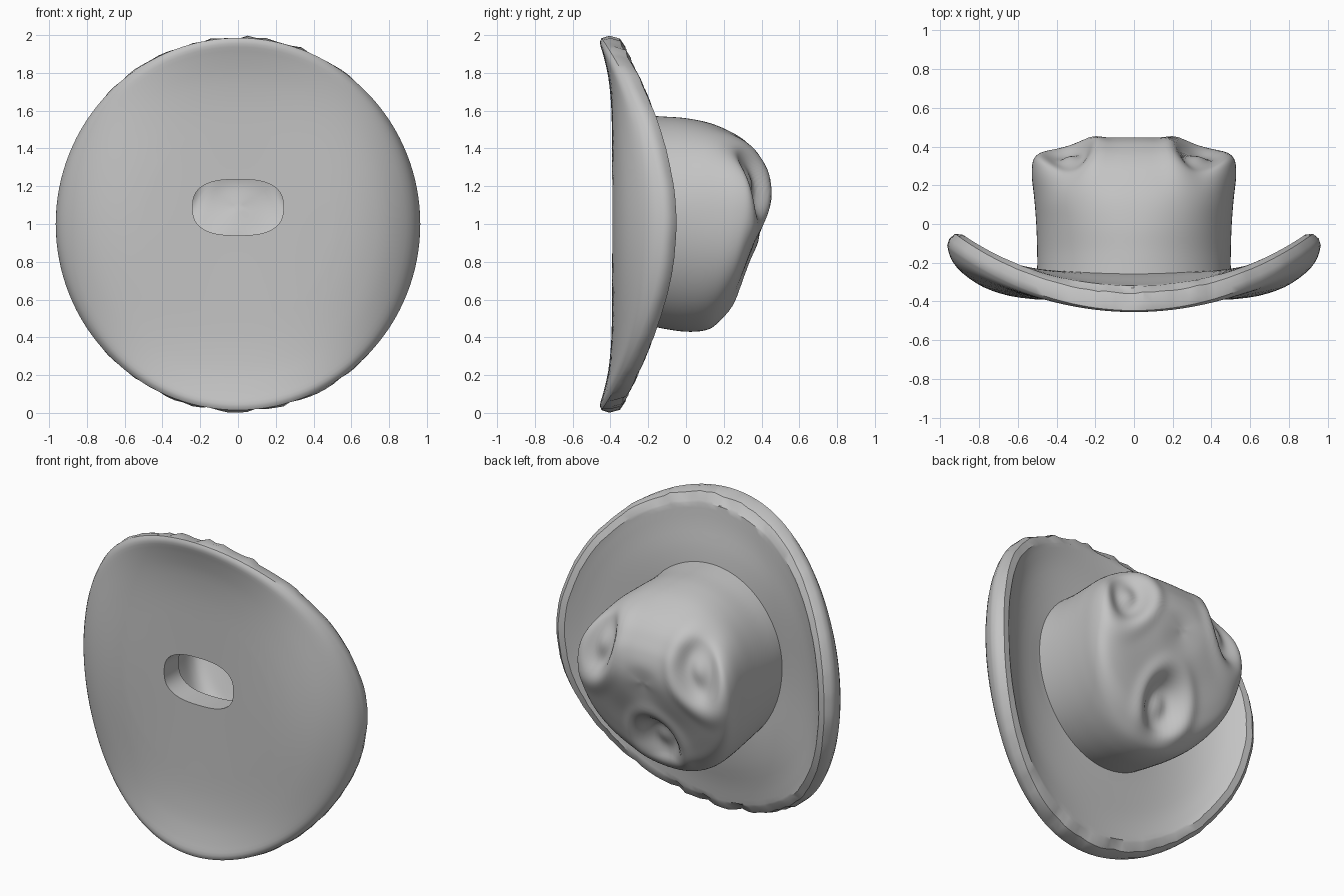
import bpy, bmesh, math, random
from mathutils import Vector

random.seed(4)
cube = bpy.data.objects.get("Cube")
if cube:
    bpy.data.objects.remove(cube)

felt = bpy.data.materials.new("grey felt")
felt.use_nodes = True
GREY = (0.55, 0.55, 0.55, 1)
felt.diffuse_color = GREY
felt.node_tree.nodes["Principled BSDF"].inputs["Base Color"].default_value = GREY


def power(v, e):
    return math.copysign(abs(v) ** e, v)


def spline(a, b, c, d, t):
    """Catmull-Rom blend of four tuples."""
    return [0.5 * (2 * q + (r - p) * t + (2 * p - 5 * q + 4 * r - s) * t * t
                   + (3 * q - p - 3 * r + s) * t ** 3) for p, q, r, s in zip(a, b, c, d)]


def refine(pts, steps):
    out = []
    last = len(pts) - 1
    for i in range(last):
        for k in range(steps):
            out.append(spline(pts[max(i - 1, 0)], pts[i], pts[i + 1],
                              pts[min(i + 2, last)], k / steps))
    return out + [list(pts[-1])]


def skin(name, rings, loop=False, cap=False):
    """Join equal rings of points into one smooth shaded surface."""
    bm = bmesh.new()
    rows = [[bm.verts.new(p) for p in ring] for ring in rings]
    n = len(rows[0])
    pairs = list(zip(rows, rows[1:]))
    if loop:
        pairs.append((rows[-1], rows[0]))
    for a, b in pairs:
        for i in range(n):
            j = (i + 1) % n
            bm.faces.new((a[i], a[j], b[j], b[i]))
    if cap:
        bm.faces.new(rows[-1])
    bmesh.ops.recalc_face_normals(bm, faces=bm.faces)
    mesh = bpy.data.meshes.new(name)
    bm.to_mesh(mesh)
    bm.free()
    mesh.materials.append(felt)
    obj = bpy.data.objects.new(name, mesh)
    bpy.context.collection.objects.link(obj)
    bpy.ops.object.select_all(action='DESELECT')
    obj.select_set(True)
    bpy.context.view_layer.objects.active = obj
    bpy.ops.object.shade_smooth_by_angle(angle=math.radians(35))
    return obj


# Brim: sections as (side radius, side y, end radius, end y)
SEG = 128
front = refine([(.5, -.39, .5, -.392), (.64, -.372, .64, -.397), (.78, -.325, .78, -.412),
                (.89, -.25, .89, -.437), (.945, -.18, .955, -.455), (.965, -.11, .985, -.447)], 3)
rim = [(.955, -.075, 1.0, -.405), (.925, -.05, .985, -.35), (.885, -.055, .94, -.32)]
back = refine([(.865, -.075, .92, -.318), (.78, -.145, .80, -.30), (.65, -.205, .65, -.268),
               (.48, -.245, .48, -.245)], 3)


def opening(y):
    """Rounded slot in the middle of the brim."""
    ring = []
    for i in range(SEG):
        a = math.tau * i / SEG
        ring.append((.24 * power(math.cos(a), .75), y, 1.088 + .148 * power(math.sin(a), .75)))
    return ring


# ragged edge wear, stronger at the two ends of the brim
wear = []
for i in range(SEG):
    s = abs(math.sin(math.tau * i / SEG))
    wear.append(random.random() * (.004 + .018 * s ** 6))


def brim_ring(section, worn=False):
    rs, ys, re, ye = section
    ring = []
    for i in range(SEG):
        a = math.tau * i / SEG
        w = math.cos(a) ** 2
        r = rs * w + re * (1 - w)
        y = ys * w + ye * (1 - w)
        if worn:
            r -= wear[i]
            y -= wear[i] * .5
        ring.append((r * math.cos(a), y, 1 + r * math.sin(a)))
    return ring


rings = [opening(-.245), opening(-.39)]
rings += [brim_ring(s) for s in front]
rings += [brim_ring(s, True) for s in rim]
rings += [brim_ring(s) for s in back]
skin("brim", rings, loop=True)

# Crown: rings as (half width, top z, top y, bottom z, bottom y, squareness)
crown = refine([(.50, 1.58, -.27, .48, -.27, 2), (.50, 1.57, -.14, .45, -.14, 2),
                (.505, 1.56, .0, .43, .0, 2.1), (.515, 1.53, .14, .44, .11, 2.3),
                (.525, 1.47, .27, .49, .18, 2.5), (.51, 1.41, .345, .56, .235, 2.6),
                (.45, 1.345, .395, .65, .27, 2.5), (.32, 1.28, .43, .78, .315, 2.3),
                (.16, 1.2, .447, .93, .38, 2), (.02, 1.1, .43, 1.07, .42, 2)], 6)

# Pinched hollows: centre x, z, radii, lean, push direction
hollows = [(.35, 1.23, .125, .20, .2, Vector((-.3, -1, -.1))),
           (-.35, 1.23, .125, .20, -.2, Vector((.3, -1, -.1))),
           (0, .66, .135, .17, 0, Vector((0, -1, .35)))]


def bump(d, centre, width):
    return math.exp(-((d - centre) / width) ** 2)


def press(p):
    """Push the pinched hollows into the crown, with a soft raised lip."""
    if p.y < .1:
        return p
    fade = min(1, (p.y - .1) / .12)
    move = Vector()
    for cx, cz, rx, rz, lean, way in hollows:
        dx, dz = p.x - cx, p.z - cz
        d = math.hypot((dx + lean * dz) / rx, dz / rz)
        depth = .085 * math.exp(-(d / .85) ** 4) - .025 * bump(d, 0, .45) - .012 * bump(d, 1.35, .3)
        move += way * depth * fade
    return p + move


rows = []
for w, zt, yt, zb, yb, n in crown:
    mid = zb + .55 * (zt - zb)
    ring = []
    for i in range(SEG):
        a = math.tau * i / SEG
        c, s = math.cos(a), math.sin(a)
        e = 2 / n if s > 0 else 2 / (2 + (n - 2) * .3)
        z = mid + power(s, e) * ((zt - mid) if s > 0 else (mid - zb))
        t = (z - zb) / (zt - zb)
        # the cap leans back, fullest above the middle
        y = yb + (yt - yb) * math.sin(min(1, t * 1.15) * math.pi / 2)
        ring.append(press(Vector((w * power(c, e), y, z))))
    rows.append(ring)
skin("crown", rows, cap=True)
